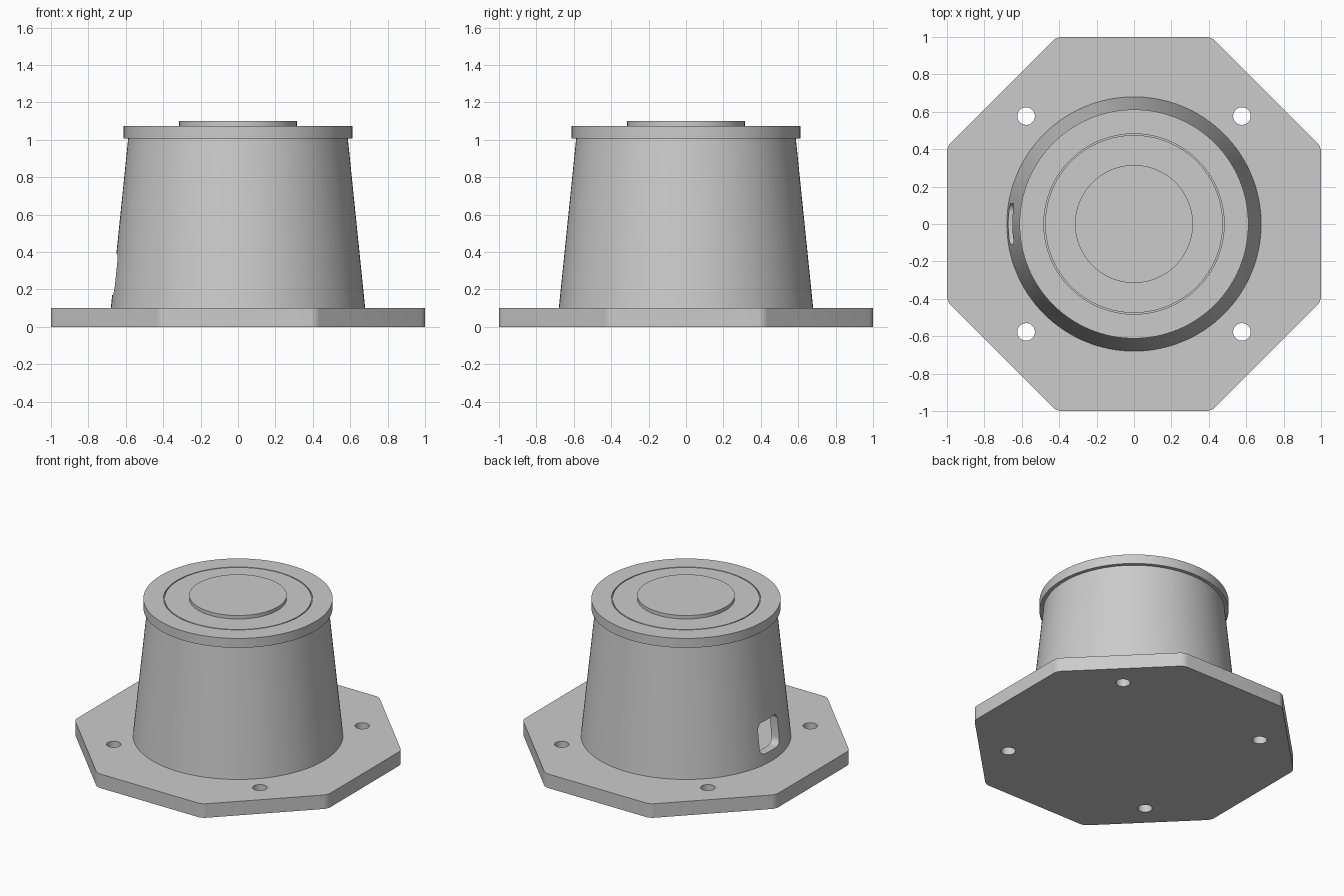
import bpy, bmesh, math
from mathutils import Matrix

cube = bpy.data.objects.get("Cube")
if cube:
    bpy.data.objects.remove(cube)

# One grey finish for everything
grey = bpy.data.materials.new("plain_grey")
grey.use_nodes = True
COLOUR = (0.6, 0.6, 0.6, 1)
grey.diffuse_color = COLOUR
grey.node_tree.nodes["Principled BSDF"].inputs["Base Color"].default_value = COLOUR


def make_object(name, bm):
    bmesh.ops.recalc_face_normals(bm, faces=bm.faces)
    mesh = bpy.data.meshes.new(name)
    bm.to_mesh(mesh)
    bm.free()
    mesh.materials.append(grey)
    ob = bpy.data.objects.new(name, mesh)
    bpy.context.collection.objects.link(ob)
    return ob


def lathe(name, profile, steps=128):
    """Spin an (r, z) outline around the z axis."""
    bm = bmesh.new()
    verts = [bm.verts.new((r, 0, z)) for r, z in profile]
    edges = [bm.edges.new(pair) for pair in zip(verts, verts[1:])]
    bmesh.ops.spin(bm, geom=verts + edges, cent=(0, 0, 0), axis=(0, 0, 1),
                   angle=math.tau, steps=steps, use_merge=False)
    bmesh.ops.remove_doubles(bm, verts=bm.verts, dist=0.0001)
    return make_object(name, bm)


def prism(name, outline, depth, radius):
    """Extrude an (x, y) outline upward and round its upright edges."""
    bm = bmesh.new()
    face = bm.faces.new([bm.verts.new((x, y, 0)) for x, y in outline])
    top = bmesh.ops.extrude_face_region(bm, geom=[face])["geom"]
    bmesh.ops.translate(bm, vec=(0, 0, depth),
                        verts=[v for v in top if isinstance(v, bmesh.types.BMVert)])
    upright = [e for e in bm.edges if abs(e.verts[0].co.z - e.verts[1].co.z) > depth / 2]
    bmesh.ops.bevel(bm, geom=upright, offset=radius, offset_type='OFFSET',
                    segments=6, profile=0.5, affect='EDGES')
    return make_object(name, bm)


def activate(ob):
    bpy.ops.object.select_all(action='DESELECT')
    ob.select_set(True)
    bpy.context.view_layer.objects.active = ob


def cut(ob, cutter):
    mod = ob.modifiers.new("cut", 'BOOLEAN')
    mod.operation = 'DIFFERENCE'
    mod.solver = 'EXACT'
    mod.object = cutter
    activate(ob)
    bpy.ops.object.modifier_apply(modifier=mod.name)
    bpy.data.objects.remove(cutter)


# Octagonal base plate with four bolt holes
PLATE = 0.1
c = 0.414
plate = prism("base_plate", [(c, -1), (1, -c), (1, c), (c, 1),
                             (-c, 1), (-1, c), (-1, -c), (-c, -1)], PLATE, 0.028)
holes = bmesh.new()
for sx in (-1, 1):
    for sy in (-1, 1):
        bmesh.ops.create_cone(holes, cap_ends=True, segments=32, radius1=0.047,
                              radius2=0.047, depth=0.4,
                              matrix=Matrix.Translation((sx * 0.577, sy * 0.577, 0.05)))
hole_cutter = make_object("bolt_hole_cutter", holes)
hole_cutter.hide_render = True
cut(plate, hole_cutter)

# Hollow tapered housing with a rounded window in its -x side
WALL = 0.06
housing = lathe("tapered_housing", [(0.68, PLATE), (0.587, 1.01), (0.587 - WALL, 1.01),
                                    (0.68 - WALL, PLATE), (0.68, PLATE)])
window = prism("window_cutter", [(-0.11, -0.11), (0.11, -0.11),
                                 (0.11, 0.11), (-0.11, 0.11)], 0.5, 0.045)
window.hide_render = True
window.data.transform(Matrix.Translation((-0.4, 0, 0.28))
                      @ Matrix.Rotation(-math.pi / 2, 4, 'Y'))
cut(housing, window)

# Lid with a hairline groove and a raised central disc
LID = 1.075
lid = lathe("lid", [(0, 1.008), (0.612, 1.008), (0.612, LID), (0.482, LID),
                    (0.482, LID - 0.012), (0.475, LID - 0.012), (0.475, LID),
                    (0, LID)])
disc = lathe("centre_disc", [(0, LID), (0.315, LID), (0.315, 1.1), (0, 1.1)])

for ob in (plate, housing, lid, disc):
    activate(ob)
    bpy.ops.object.shade_smooth_by_angle(angle=math.radians(30))
